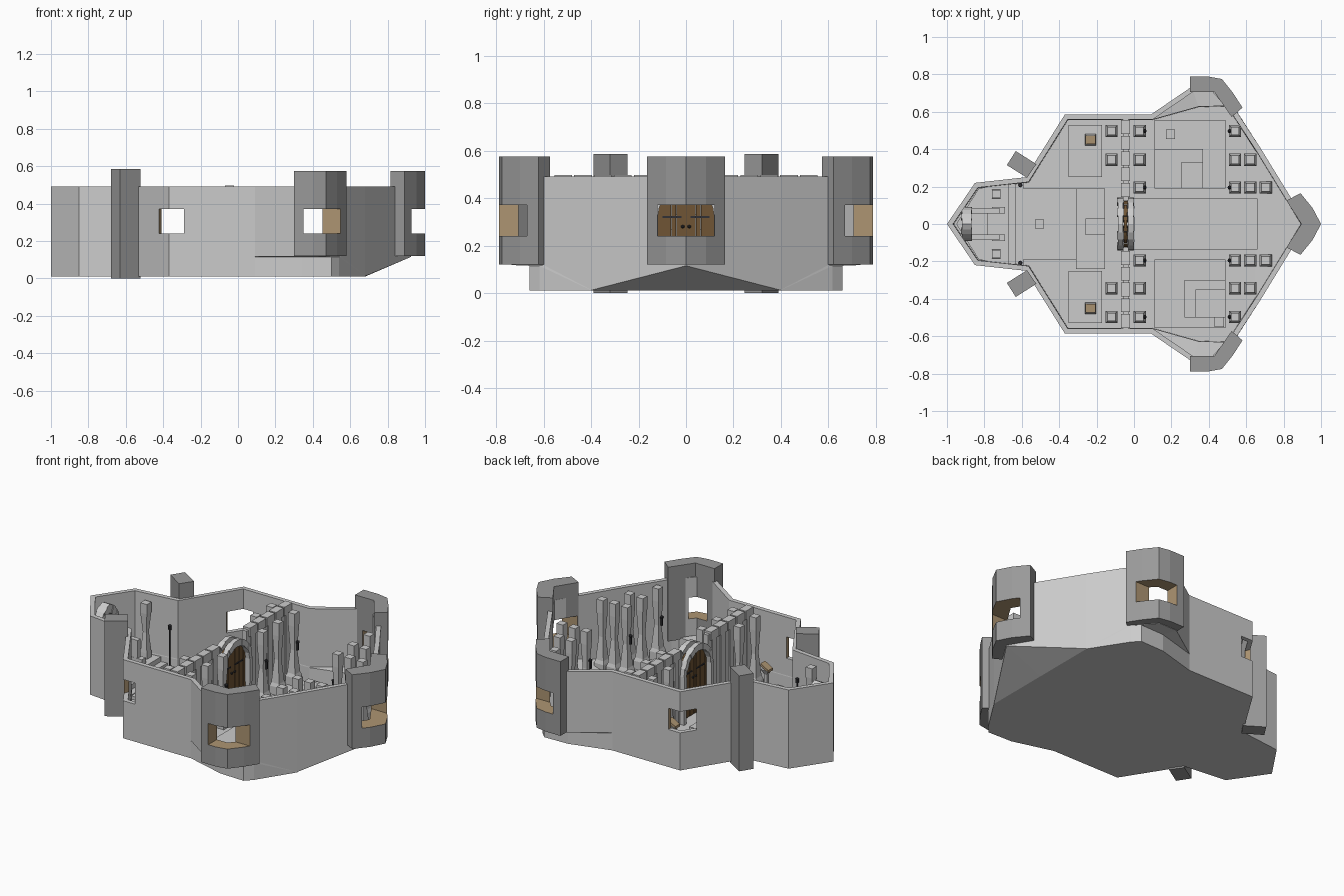
import bpy, bmesh, math
from mathutils import Vector, Matrix

if "Cube" in bpy.data.objects:
    bpy.data.objects.remove(bpy.data.objects["Cube"])

def material(name, c):
    m = bpy.data.materials.new(name)
    m.diffuse_color = (*c, 1)
    m.use_nodes = True
    m.node_tree.nodes["Principled BSDF"].inputs["Base Color"].default_value = m.diffuse_color
    return m

WOOD = material("wood", (0.16, 0.09, 0.035))
TAN = material("tan_lining", (0.42, 0.30, 0.17))
DARK = material("dark_iron", (0.03, 0.03, 0.035))
SLATE = material("slate", (0.32, 0.32, 0.32))

def finish(name, bm, mats=()):
    bmesh.ops.recalc_face_normals(bm, faces=bm.faces)
    me = bpy.data.meshes.new(name)
    bm.to_mesh(me)
    bm.free()
    for m in mats:
        me.materials.append(m)
    ob = bpy.data.objects.new(name, me)
    bpy.context.collection.objects.link(ob)
    return ob

def loft(bm, rings):
    """Skin a list of equal-length rings and cap both ends."""
    vs = [[bm.verts.new(p) for p in r] for r in rings]
    n = len(vs[0])
    for a, b in zip(vs, vs[1:]):
        for i in range(n):
            j = (i + 1) % n
            bm.faces.new((a[i], a[j], b[j], b[i]))
    bm.faces.new(vs[0])
    bm.faces.new(vs[-1])

def prism(bm, pts, z0, z1):
    loft(bm, [[(x, y, z) for x, y in pts] for z in (z0, z1)])

def box(bm, x0, x1, y0, y1, z0, z1):
    prism(bm, [(x0, y0), (x1, y0), (x1, y1), (x0, y1)], z0, z1)

def flip(pts):
    return [(x, -y) for x, y in pts]

def closed(half):
    """Mirror a half outline whose ends lie on y = 0."""
    return half + flip(half[-2:0:-1])

def inset(pts, d):
    """Offset a clockwise outline inward."""
    out, n = [], len(pts)
    for i in range(n):
        p, q, r = (Vector(pts[(i + k) % n]) for k in (-1, 0, 1))
        e, f = (q - p).normalized(), (r - q).normalized()
        n1, n2 = Vector((e.y, -e.x)), Vector((f.y, -f.x))
        out.append(tuple(q + (n1 + n2) * d / (1 + n1.dot(n2))))
    return out

def at(pts, z, shoulder=None):
    """Lift an outline to z; the tip shoulders may sit lower."""
    return [(x, y, shoulder if shoulder and i in (8, 10) else z) for i, (x, y) in enumerate(pts)]

# outer shell: bowl on a narrower plinth, underside rising to the tip
left = [(-1, 0), (-.85, .22), (-.58, .25), (-.37, .585), (.09, .585)]
plinth = left + [(.34, .655), (.5, .66), (.54, .618), (.68, .4)]
upper = closed(left + [(.31, .735), (.43, .735), (.55, .6), (.68, .4), (.925, 0)])
base, mid = closed(plinth + [(.68, 0)]), closed(plinth + [(.925, 0)])
bm = bmesh.new()
loft(bm, [at(base, .01), at(mid, .115, .012), at(upper, .118, .014), at(upper, .492),
          at(inset(upper, .027), .492), at(inset(upper, .027), .135, .05),
          at(inset(mid, .028), .13, .048), at(inset(base, .03), .04)])
shell = finish("outer_wall", bm, (None, TAN))

# corner towers and tip tower
corner = [(.3, .705), (.3, .788), (.4, .788), (.47, .775), (.53, .7), (.58, .622), (.522, .572), (.43, .705)]
bm = bmesh.new()
prism(bm, corner, .12, .575)
prism(bm, flip(corner), .12, .575)
prism(bm, [(.815, .125), (.89, .165), (.955, .085), (1, 0), (.955, -.085), (.89, -.165),
           (.815, -.125), (.895, 0)], .12, .575)
towers = finish("window_towers", bm, (SLATE, TAN))

# rear buttress towers
bm = bmesh.new()
butt = [(-.632, .39), (-.68, .315), (-.572, .247), (-.522, .32)]
prism(bm, butt, 0, .585)
prism(bm, flip(butt), 0, .585)
finish("buttress_towers", bm, (SLATE,))

# windows cut through walls and towers, with tan lining
bm = bmesh.new()
side = [(-.43, .7), (-.43, .52), (-.4, .45), (-.29, .45), (-.29, .7)]
for f in (lambda p: p, flip):
    prism(bm, f(side), .24, .37)
    prism(bm, f([(.35, .67), (.8, .67), (.8, .95), (.35, .95)]), .24, .37)
box(bm, .75, 1.1, -.12, .12, .24, .37)
bm.normal_update()
for f in bm.faces:
    grey_sill = f.calc_center_median().x < 0 and abs(f.normal.z) > .5
    f.material_index = 0 if grey_sill else 1
cutter = finish("window_cutter", bm, (None, TAN))
cutter.hide_render = True
for ob in (shell, towers):
    m = ob.modifiers.new("windows", 'BOOLEAN')
    m.object, m.operation, m.solver = cutter, 'DIFFERENCE', 'EXACT'
dg = bpy.context.evaluated_depsgraph_get()
for ob, me in [(o, bpy.data.meshes.new_from_object(o.evaluated_get(dg))) for o in (shell, towers)]:
    ob.modifiers.clear()
    ob.data = me
bpy.data.objects.remove(cutter)

# floor platforms: hall terraces, central walk, dais steps
bm = bmesh.new()
for b in [(.11, .49, .19, .555, .06), (.11, .37, .19, .40, .075), (.25, .37, .19, .33, .09),
          (.17, .22, .455, .505, .08), (.11, .49, -.555, -.19, .06), (.27, .49, -.5, -.3, .075),
          (.33, .49, -.5, -.35, .09), (.43, .48, -.55, -.5, .08), (0, .66, -.135, .135, .055),
          (-.59, -.155, -.19, .19, .06), (-.31, -.155, -.24, .19, .07), (-.26, -.155, -.06, .03, .085),
          (-.35, -.17, .25, .53, .055), (-.35, -.17, -.53, -.25, .055), (-.53, -.48, -.025, .025, .08)]:
    box(bm, *b[:4], .03, b[4])
for x, z in ((-.59, .065), (-.63, .095), (-.67, .125)):
    prism(bm, closed([(-.95, 0), (-.83, .19), (x, .222), (x, 0)]), .03, z)
finish("floor_steps", bm)

# waisted pillars, some with torches
def pillar(bm, x, y, z0=.03):
    prof = [(.033, z0), (.033, .09), (.026, .11), (.014, .25), (.022, .40), (.022, .478)]
    loft(bm, [[(x + sx * r, y + sy * r, z) for sx, sy in ((-1, -1), (1, -1), (1, 1), (-1, 1))]
              for r, z in prof])

bm, tm = bmesh.new(), bmesh.new()
for s in (-1, 1):
    for y, count in ((.195, 3), (.343, 2), (.497, 1)):
        spots = [.03] + [.54, .622, .705][:count]
        if count < 3:
            spots.append(-.12)
        for x in spots:
            pillar(bm, x, s * y, .06 if x > .7 else .03)
        if count != 2:
            for x in (.057, .511):
                bmesh.ops.create_icosphere(tm, subdivisions=1, radius=.012,
                                           matrix=Matrix.Translation((x, s * y, .3)))
                box(tm, x - .005, x + .005, s * y - .005, s * y + .005, .25, .3)
    # slim flared posts beside the throne
    loft(bm, [[(-.737 + sx * r, s * .16 + sy * r, z) for sx, sy in ((-1, -1), (1, -1), (1, 1), (-1, 1))]
              for r, z in ((.024, .1), (.022, .16), (.012, .28), (.022, .40), (.022, .46))])
finish("pillars", bm)
finish("torches", tm, (DARK,))

# partition wall with block coping and pilasters
bm = bmesh.new()
for s in (-1, 1):
    a, b = sorted((s * .125, s * .558))
    box(bm, -.06, -.03, a, b, .03, .485)
    for i in range(5):
        y = s * (.182 + i * .084)
        box(bm, -.069, -.021, y - .037, y + .037, .445, .498)
        box(bm, -.066, -.024, y - .02, y + .02, .03, .445)
finish("partition_wall", bm)

# pointed arch profile in (y, z): jamb then arc up to the peak
def arch_half(w, z0, spring, peak, n=5):
    h = peak - spring
    R = max(w, (w * w + h * h) / (2 * w))
    end = math.asin(min(1, h / R))
    pts = [(w, z0), (w, (z0 + spring) / 2)]
    pts += [(w - R + R * math.cos(end * i / n), spring + R * math.sin(end * i / n)) for i in range(n)]
    return pts + [(0, peak)]

def arch_frame(bm, x0, x1, inner, outer):
    for s in (-1, 1):
        for i in range(len(inner) - 1):
            e = .004 * (i % 2)
            quad = [inner[i], outer[i], outer[i + 1], inner[i + 1]]
            loft(bm, [[(x, s * y, z) for y, z in quad] for x in (x0 - e, x1 + e)])

# stone arch on both faces of the partition
bm = bmesh.new()
inner, outer = arch_half(.118, .03, .325, .445), arch_half(.142, .03, .335, .485)
arch_frame(bm, -.086, -.058, inner, outer)
arch_frame(bm, -.032, -.004, inner, outer)
finish("door_arch", bm)

# planked double door and ironwork
leaf = arch_half(.1251, .05, .33, .458, 8)
def door_top(y):
    for (ya, za), (yb, zb) in zip(leaf[2:], leaf[3:]):
        if yb <= y <= ya:
            return za + (zb - za) * (ya - y) / (ya - yb)
    return .33
bm, im = bmesh.new(), bmesh.new()
for s in (-1, 1):
    for i in range(6):
        a, b = .001 + i * .0205, .0205 + i * .0205
        e = .002 * (i % 2)
        loft(bm, [[(x, s * y, z) for y, z in ((a, .05), (b, .05), (b, door_top(b)), (a, door_top(a)))]
                  for x in (-.053 - e, -.037 + e)])
    for z in (.13, .32):
        a, b = sorted((s * .02, s * .1))
        box(im, -.058, -.032, a, b, z - .004, z + .004)
    for x in (-.058, -.032):
        bmesh.ops.create_icosphere(im, subdivisions=1, radius=.008, matrix=Matrix.Translation((x, s * .014, .28)))
finish("door_planks", bm, (WOOD,))
finish("door_ironwork", im, (DARK,))

# arched throne with side rails at the narrow end
bm = bmesh.new()
arch_frame(bm, -.92, -.87, arch_half(.058, .1, .33, .42), arch_half(.09, .1, .35, .475))
box(bm, -.91, -.89, -.06, .06, .1, .33)
box(bm, -.89, -.78, -.055, .055, .1, .2)
for s in (-1, 1):
    for x0, x1, y0, y1, z in ((-.88, -.72, .056, .085, .27), (-.76, -.69, .055, .092, .16)):
        a, b = sorted((s * y0, s * y1))
        box(bm, x0, x1, a, b, .1, z)
finish("throne", bm)

# lamp poles flanking the dais, and lecterns with open books
pm, bm, km = bmesh.new(), bmesh.new(), bmesh.new()
SQ = ((-1, -1), (1, -1), (1, 1), (-1, 1))
for s in (-1, 1):
    for r, z0, z1 in ((.012, .06, .085), (.004, .085, .31), (.01, .31, .335)):
        bmesh.ops.create_cone(pm, cap_ends=True, segments=8, radius1=r, radius2=r, depth=z1 - z0,
                              matrix=Matrix.Translation((-.608, s * .208, (z0 + z1) / 2)))
    x, y = -.232, s * .45
    loft(bm, [[(x + sx * r, y + sy * r, z) for sx, sy in SQ]
              for r, z in ((.03, .04), (.03, .075), (.01, .1), (.01, .17), (.024, .2))])
    loft(km, [[(x + sx * .026, y + sy * .022, z + sx * .015) for sx, sy in SQ] for z in (.205, .22)])
finish("lamp_poles", pm, (DARK,))
finish("lecterns", bm)
finish("books", km, (TAN,))
